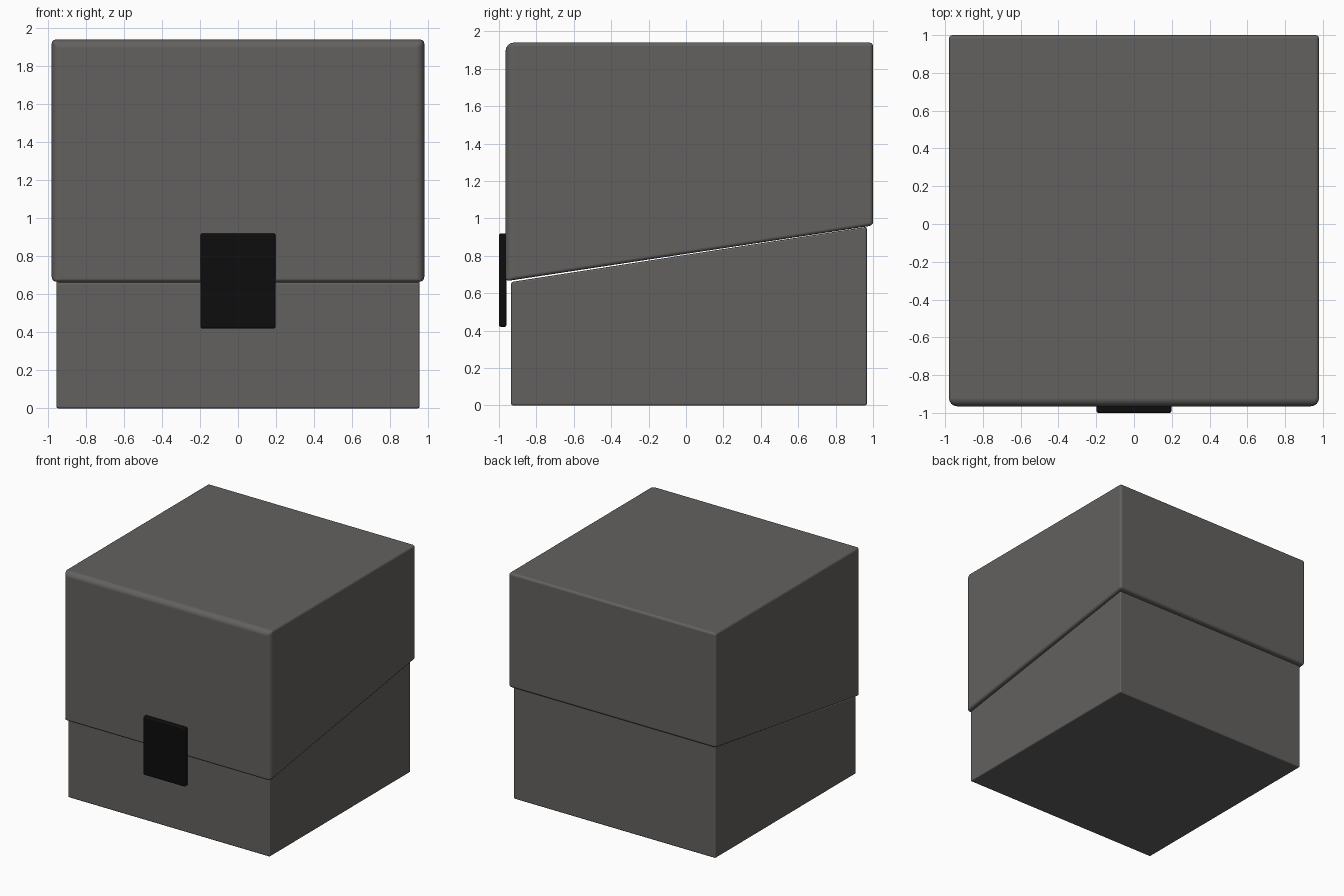
import bpy, bmesh

if "Cube" in bpy.data.objects:
    bpy.data.objects.remove(bpy.data.objects["Cube"])


def material(name, rgb):
    m = bpy.data.materials.new(name)
    m.diffuse_color = (*rgb, 1.0)
    m.use_nodes = True
    m.node_tree.nodes["Principled BSDF"].inputs["Base Color"].default_value = m.diffuse_color
    return m


GREY = material("warm_grey", (0.125, 0.12, 0.114))
BLACK = material("black", (0.004, 0.004, 0.004))


def block(name, half_x, y, z_front, z_back, mat, bevel, front_bevel=None, segments=4):
    """Box with separate bottom/top heights at its front and back."""
    front_bevel = front_bevel or bevel
    bm = bmesh.new()
    weight = bm.edges.layers.float.new("bevel_weight_edge")
    rings = []
    for yy, (z0, z1) in zip(y, (z_front, z_back)):
        rings.append([bm.verts.new((px, yy, pz)) for px, pz in
                      ((-half_x, z0), (half_x, z0), (half_x, z1), (-half_x, z1))])
    a, b = rings
    bm.faces.new(a)
    bm.faces.new(b[::-1])
    for i in range(4):
        j = (i + 1) % 4
        bm.faces.new((a[j], a[i], b[i], b[j]))
    bmesh.ops.recalc_face_normals(bm, faces=bm.faces)
    top = max(z_front)
    for e in bm.edges:
        on_front = all(v.co.y < y[0] + 1e-4 for v in e.verts)
        reaches_top = any(v.co.z > top - 1e-4 for v in e.verts)
        e[weight] = 1.0 if on_front and reaches_top else bevel / front_bevel
    mesh = bpy.data.meshes.new(name)
    bm.to_mesh(mesh)
    bm.free()
    mesh.materials.append(mat)
    mesh.polygons.foreach_set("use_smooth", [True] * len(mesh.polygons))
    ob = bpy.data.objects.new(name, mesh)
    bpy.context.collection.objects.link(ob)
    mod = ob.modifiers.new("rounded_edges", "BEVEL")
    mod.limit_method = "WEIGHT"
    mod.width = front_bevel
    mod.segments = segments
    mod.harden_normals = True
    return ob


# lower case with sloping rim
block("case_base", 0.955, (-0.935, 0.967), (0.0, 0.66), (0.0, 0.955), GREY, 0.01, segments=3)
# deep lid, softer along its front edges
block("case_lid", 0.98, (-0.965, 1.0), (0.664, 1.94), (0.962, 1.94), GREY, 0.02, 0.045)
# front latch plate
block("latch", 0.198, (-1.0, -0.96), (0.42, 0.92), (0.42, 0.92), BLACK, 0.01, segments=3)
